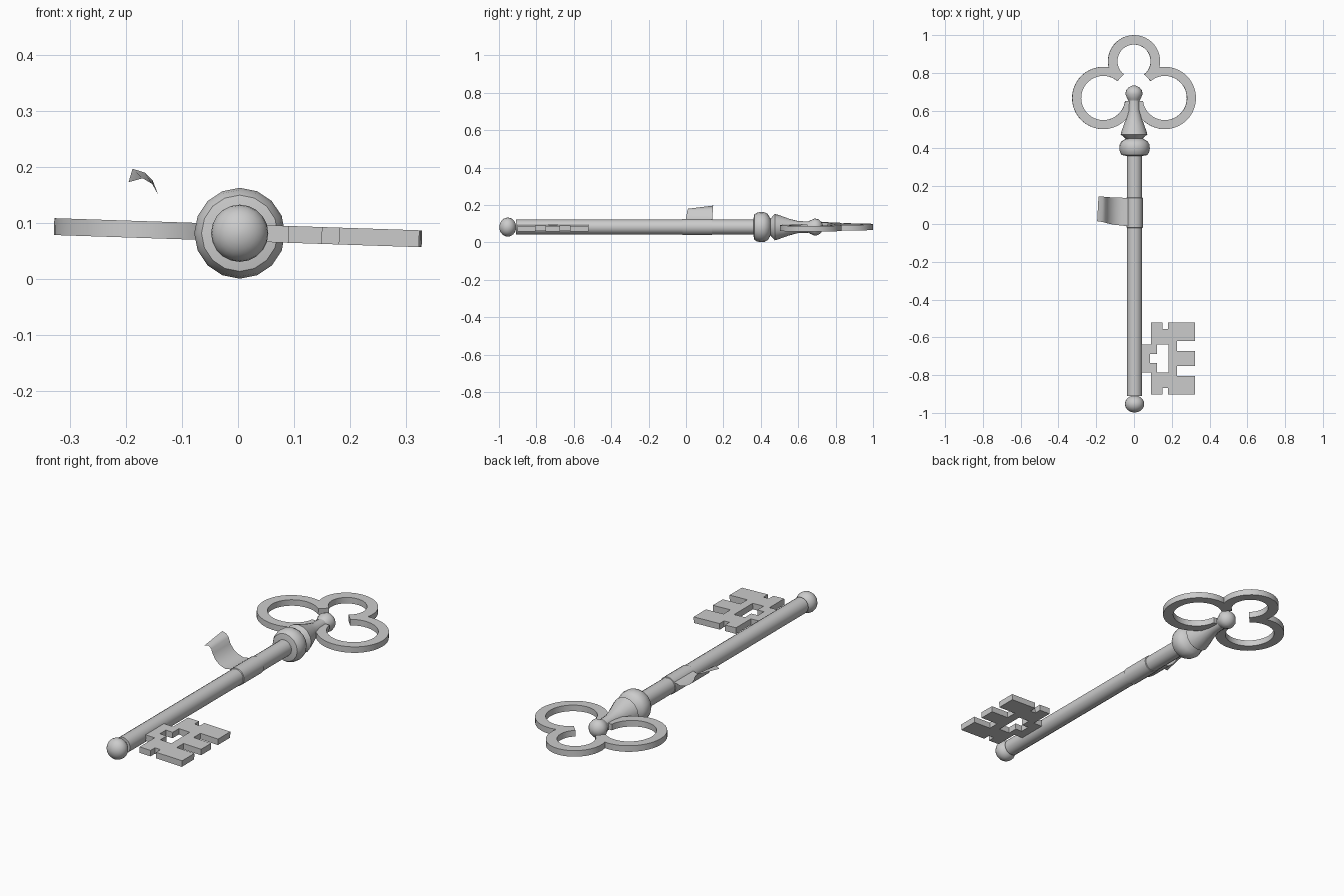
import bpy, bmesh, math

if "Cube" in bpy.data.objects:
    bpy.data.objects.remove(bpy.data.objects["Cube"])

AXIS_Z = 0.082
TILT = math.radians(1.9)


def finish(name, bm, smooth=True):
    mesh = bpy.data.meshes.new(name)
    bm.to_mesh(mesh)
    bm.free()
    obj = bpy.data.objects.new(name, mesh)
    bpy.context.collection.objects.link(obj)
    if smooth:
        bpy.ops.object.select_all(action='DESELECT')
        obj.select_set(True)
        bpy.context.view_layer.objects.active = obj
        bpy.ops.object.shade_smooth_by_angle(angle=math.radians(40))
    return obj


def lathe(name, profile, sides=16, x=0.003):
    """Turn (y, radius) points round the key's long axis."""
    bm = bmesh.new()
    rings = []
    for y, r in profile:
        rings.append([bm.verts.new((x + r * math.cos(2 * math.pi * i / sides), y,
                                    AXIS_Z + r * math.sin(2 * math.pi * i / sides)))
                      for i in range(sides)])
    for a, b in zip(rings, rings[1:]):
        for i in range(sides):
            j = (i + 1) % sides
            bm.faces.new((a[i], a[j], b[j], b[i]))
    bm.faces.new(rings[0])
    bm.faces.new(rings[-1])
    bmesh.ops.recalc_face_normals(bm, faces=bm.faces)
    return finish(name, bm)


def plate(name, loops, half=0.015):
    """Flat plate from an outline and holes, tilted slightly about the key's axis."""
    curve = bpy.data.curves.new(name, 'CURVE')
    curve.dimensions = '2D'
    curve.fill_mode = 'BOTH'
    curve.extrude = half
    for loop in loops:
        s = curve.splines.new('POLY')
        s.points.add(len(loop) - 1)
        for p, (x, y) in zip(s.points, loop):
            p.co = (x, y, 0, 1)
        s.use_cyclic_u = True
    temp = bpy.data.objects.new(name + "_outline", curve)
    bpy.context.collection.objects.link(temp)
    bpy.context.view_layer.update()
    mesh = bpy.data.meshes.new_from_object(temp)
    bpy.data.objects.remove(temp)
    bm = bmesh.new()
    bm.from_mesh(mesh)
    bmesh.ops.remove_doubles(bm, verts=bm.verts, dist=1e-5)
    bmesh.ops.recalc_face_normals(bm, faces=bm.faces)
    obj = finish(name, bm)
    obj.location.z = AXIS_Z + 0.001
    obj.rotation_euler.y = TILT
    return obj


def arc(cx, cy, r, a0, a1, n):
    return [(cx + r * math.cos(math.radians(a0 + (a1 - a0) * i / n)),
             cy + r * math.sin(math.radians(a0 + (a1 - a0) * i / n))) for i in range(n + 1)]


def mirrored(half):
    return half + [(-x, y) for x, y in reversed(half) if abs(x) > 1e-4]


# Shaft and turned parts
lathe("shaft", [(-0.91, 0.04), (0.38, 0.04)])
lathe("tip_ball", [(-0.953 - 0.045 * math.cos(math.radians(a)),
                    0.051 * math.sin(math.radians(a))) for a in range(6, 180, 14)], 20)
lathe("collar", [(0.36, 0.04), (0.365, 0.068), (0.38, 0.077), (0.40, 0.081), (0.42, 0.079),
                 (0.437, 0.07), (0.452, 0.045), (0.456, 0.03)])
lathe("neck", [(0.44, 0.03), (0.452, 0.045), (0.475, 0.071), (0.50, 0.063), (0.55, 0.045),
               (0.60, 0.032), (0.66, 0.03)], x=0)
lathe("neck_knob", [(0.65, 0.028), (0.665, 0.036), (0.688, 0.046), (0.708, 0.042),
                    (0.724, 0.028), (0.732, 0.01)], x=0)

# Three-lobed bow
outer = arc(0.163, 0.667, 0.165, 225, 459, 26) + arc(0, 0.862, 0.138, -14, 90, 12)
inner = arc(0, 0.862, 0.088, 90, -52, 14) + arc(0.163, 0.667, 0.117, 130, -172, 30)
plate("bow", [mirrored(outer), mirrored(inner)])

# Toothed bit with its keyed hole
half_bit = [(0.03, 0.073), (0.09, 0.073), (0.09, 0.19), (0.15, 0.19), (0.15, 0.155),
            (0.18, 0.155), (0.18, 0.19), (0.323, 0.19), (0.323, 0.093), (0.226, 0.093),
            (0.226, 0.039), (0.323, 0.039)]
half_hole = [(0.085, 0.024), (0.122, 0.024), (0.122, 0.073), (0.182, 0.073)]
plate("bit", [[(x, -0.712 + s * y) for s, pts in ((1, h), (-1, h[::-1])) for x, y in pts]
              for h in (half_bit, half_hole)])

# Thin sleeve on the shaft
sleeve = lathe("sleeve", [(-0.02, 0.041), (-0.018, 0.0435), (0.138, 0.0435), (0.14, 0.041)])

# Curled ribbon leaving the sleeve
near = [(-0.03, 0.108), (-0.065, 0.1), (-0.1, 0.11), (-0.125, 0.127), (-0.142, 0.15),
        (-0.153, 0.17), (-0.17, 0.18), (-0.195, 0.173)]
far = near[:5] + [(-0.152, 0.176), (-0.166, 0.19), (-0.188, 0.197)]
bm = bmesh.new()
rows = []
for i, (n, f) in enumerate(zip(near, far)):
    t = i / (len(near) - 1)
    rows.append((bm.verts.new((n[0], -0.012 + 0.027 * t, n[1])),
                 bm.verts.new((f[0], 0.138 + 0.008 * t, f[1]))))
for a, b in zip(rows, rows[1:]):
    bm.faces.new((a[0], a[1], b[1], b[0]))
finish("ribbon", bm)
